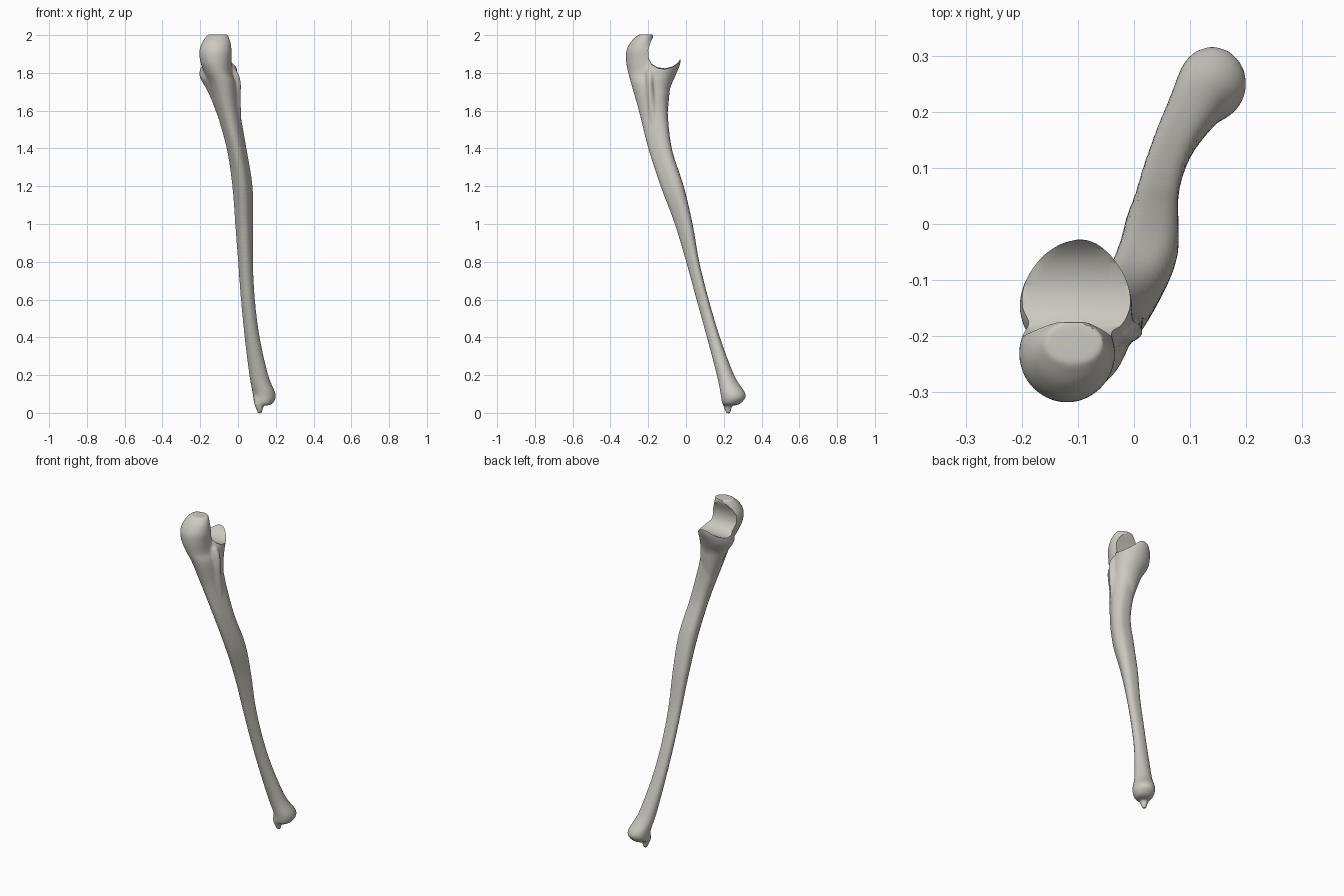
import bpy
import bmesh
from math import sin, cos, pi, radians

SIDES = 32
STEPS = 6

start_cube = bpy.data.objects.get("Cube")
if start_cube:
    bpy.data.objects.remove(start_cube, do_unlink=True)

bone_colour = (0.60, 0.585, 0.535, 1.0)
bone_material = bpy.data.materials.new("warm grey bone")
bone_material.use_nodes = True
bone_material.diffuse_color = bone_colour
shader = next(n for n in bone_material.node_tree.nodes if n.type == 'BSDF_PRINCIPLED')
shader.inputs["Base Color"].default_value = bone_colour
shader.inputs["Roughness"].default_value = 0.7


def spline(before, start, end, after, t):
    """Smooth interpolation between two neighbouring sections."""
    return [b + 0.5 * t * (c - a + t * (2 * a - 5 * b + 4 * c - d + t * (3 * (b - c) + d - a)))
            for a, b, c, d in zip(before, start, end, after)]


def section_ring(bm, section):
    """Rounded outline fitted to a box; edge makes it three-sided."""
    z, x_min, x_max, y_min, y_max, edge = section
    outline = []
    for i in range(SIDES):
        angle = 2 * pi * i / SIDES
        radius = 1 + edge * cos(3 * (angle - radians(28)))
        outline.append((radius * cos(angle), radius * sin(angle)))
    xs, ys = zip(*outline)

    def fit(value, values, low, high):
        return low + (high - low) * (value - min(values)) / (max(values) - min(values))

    return [bm.verts.new((fit(x, xs, x_min, x_max), fit(y, ys, y_min, y_max), z))
            for x, y in outline]


def loft(bm, sections):
    """Closed tube through sections of (z, x_min, x_max, y_min, y_max, edge)."""
    last = len(sections) - 1
    path = []
    for i in range(last):
        neighbours = [sections[min(max(i + k, 0), last)] for k in (-1, 0, 1, 2)]
        path += [spline(*neighbours, step / STEPS) for step in range(STEPS)]
    path.append(sections[last])
    rings = [section_ring(bm, section) for section in path]
    for low, high in zip(rings, rings[1:]):
        for i in range(SIDES):
            j = (i + 1) % SIDES
            bm.faces.new((low[i], low[j], high[j], high[i]))
    bm.faces.new(rings[0][::-1])
    bm.faces.new(rings[-1])


def finish(bm, name):
    bmesh.ops.recalc_face_normals(bm, faces=bm.faces)
    mesh = bpy.data.meshes.new(name)
    bm.to_mesh(mesh)
    bm.free()
    mesh.materials.append(bone_material)
    obj = bpy.data.objects.new(name, mesh)
    bpy.context.collection.objects.link(obj)
    return obj


# Shaft, from the rounded lower head up to the hooked upper end
shaft = [
    (.04, .1, .165, .2, .265, 0),
    (.055, .085, .188, .19, .295, 0),
    (.1, .078, .199, .183, .315, 0),
    (.2, .06, .16, .163, .255, 0),
    (.4, .035, .115, .11, .18, .05),
    (.6, .015, .09, .055, .12, .08),
    (.8, 0, .08, 0, .07, .1),
    (1, -.015, .08, -.06, .035, .1),
    (1.2, -.03, .077, -.135, -.012, .1),
    (1.4, -.06, .045, -.2, -.075, .1),
    (1.6, -.115, .01, -.25, -.097, .06),
    (1.74, -.15, -.01, -.29, -.09, 0),
    (1.8, -.178, -.03, -.306, -.1, 0),
    (1.86, -.2, -.035, -.317, -.13, 0),
    (1.92, -.204, -.034, -.315, -.15, 0),
    (1.97, -.185, -.042, -.288, -.168, 0),
    (2.003, -.16, -.055, -.25, -.172, 0),
]

# Flared shelf below the notch
shelf = [
    (1.55, -.1, -.03, -.19, -.1, 0),
    (1.66, -.142, -.005, -.2, -.09, 0),
    (1.72, -.17, -.003, -.22, -.083, 0),
    (1.78, -.203, -.003, -.24, -.058, 0),
    (1.84, -.195, -.008, -.23, -.033, 0),
    (1.88, -.17, -.02, -.2, -.026, 0),
]

# Side ridge running down from the shelf
ridge = [
    (1.5, -.02, .018, -.185, -.145, 0),
    (1.65, -.03, .015, -.205, -.165, 0),
    (1.76, -.05, .014, -.212, -.172, 0),
    (1.82, -.06, -.01, -.21, -.17, 0),
]

# Small pointed tip under the lower head
tip = [
    (-.004, .105, .125, .215, .235, 0),
    (.02, .096, .132, .203, .24, 0),
    (.05, .085, .138, .195, .243, 0),
    (.09, .085, .15, .195, .26, 0),
]

bm = bmesh.new()
for part in (shaft, shelf, ridge, tip):
    loft(bm, part)
bone = finish(bm, "forearm_bone")

# Hooked notch cutter, slightly deeper at its sides than along its middle
notch = [(-.17, 2.05), (-.176, 1.985), (-.19, 1.955), (-.2, 1.92), (-.198, 1.88),
         (-.182, 1.848), (-.15, 1.829), (-.11, 1.824), (-.07, 1.834),
         (-.045, 1.852), (-.028, 1.875), (.1, 1.95), (.1, 2.05)]
bm = bmesh.new()
slices = []
for i in range(13):
    offset = (i - 6) / 6
    dip = .012 * offset * offset
    slices.append([bm.verts.new((-.1 + .16 * offset, y, z - (dip if z < 1.9 else 0)))
                   for y, z in notch])
for near, far in zip(slices, slices[1:]):
    for k in range(len(notch)):
        j = (k + 1) % len(notch)
        bm.faces.new((near[k], near[j], far[j], far[k]))
bm.faces.new(slices[0][::-1])
bm.faces.new(slices[-1])
cutter = finish(bm, "notch_cutter")
cutter.hide_render = True

# Fuse the parts, soften the joins, then cut the crisp notch
fuse = bone.modifiers.new("fuse", 'REMESH')
fuse.mode = 'VOXEL'
fuse.voxel_size = 0.007
soften = bone.modifiers.new("soften", 'SMOOTH')
soften.factor = 0.5
soften.iterations = 6
cut = bone.modifiers.new("notch", 'BOOLEAN')
cut.operation = 'DIFFERENCE'
cut.solver = 'EXACT'
cut.object = cutter

bpy.ops.object.select_all(action='DESELECT')
bone.select_set(True)
bpy.context.view_layer.objects.active = bone
for modifier in list(bone.modifiers):
    bpy.ops.object.modifier_apply(modifier=modifier.name)
bpy.data.objects.remove(cutter, do_unlink=True)
bpy.ops.object.shade_smooth_by_angle(angle=radians(40))
